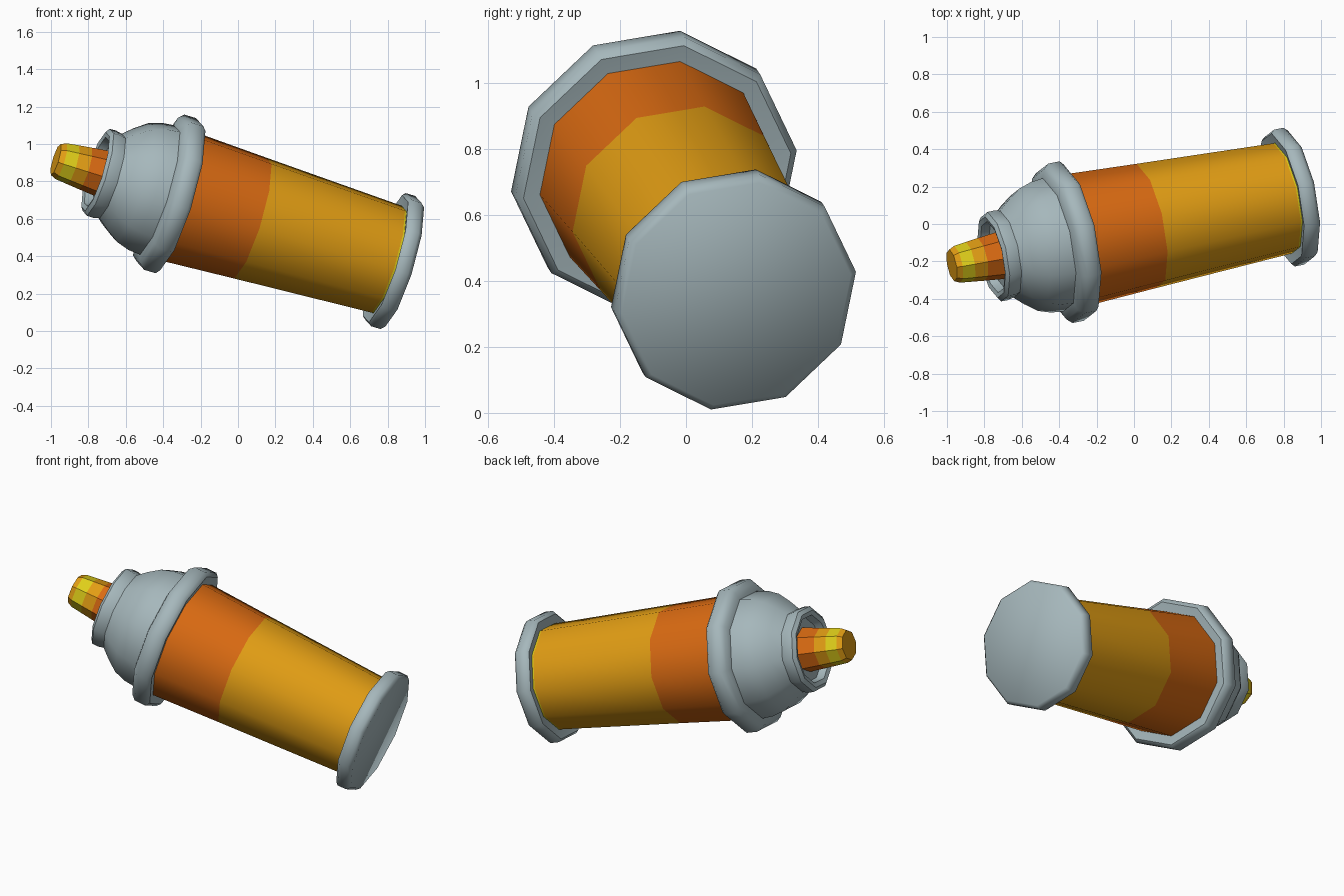
import bpy, bmesh, math
from mathutils import Vector

if "Cube" in bpy.data.objects:
    bpy.data.objects.remove(bpy.data.objects["Cube"])

# Tilted can axis, from the base centre towards the nozzle
BASE = Vector((0.875, 0.153, 0.36))
AXIS = Vector((-0.940, -0.190, 0.283)).normalized()
E1 = Vector((-0.15, 0.986, 0.165))
E1 = (E1 - AXIS * E1.dot(AXIS)).normalized()
E2 = AXIS.cross(E1)


def material(name, rgb):
    m = bpy.data.materials.new(name)
    m.diffuse_color = (*rgb, 1)
    m.use_nodes = True
    m.node_tree.nodes["Principled BSDF"].inputs["Base Color"].default_value = m.diffuse_color
    return m


GREY = material("pale grey metal", (0.38, 0.475, 0.50))
AMBER = material("amber", (0.76, 0.34, 0.007))
ORANGE = material("orange", (0.70, 0.145, 0.006))
YELLOW = material("yellow", (0.74, 0.62, 0.010))


def lathe(name, profile, mats, sides=10, smooth=True, angle=50):
    """Spin (distance along axis, radius, material index of next band) and cap both ends."""
    bm = bmesh.new()
    rings = []
    for s, r, _ in profile:
        ring = []
        for i in range(sides):
            a = 2 * math.pi * i / sides
            ring.append(bm.verts.new(BASE + AXIS * s + (E1 * math.cos(a) + E2 * math.sin(a)) * r))
        rings.append(ring)
    for k in range(len(rings) - 1):
        lo, hi = rings[k], rings[k + 1]
        for i in range(sides):
            j = (i + 1) % sides
            bm.faces.new((lo[i], lo[j], hi[j], hi[i])).material_index = profile[k][2]
    bm.faces.new(rings[0][::-1]).material_index = profile[0][2]
    bm.faces.new(rings[-1]).material_index = profile[-1][2]
    bmesh.ops.recalc_face_normals(bm, faces=bm.faces)
    me = bpy.data.meshes.new(name)
    bm.to_mesh(me)
    bm.free()
    for m in mats:
        me.materials.append(m)
    ob = bpy.data.objects.new(name, me)
    bpy.context.collection.objects.link(ob)
    if smooth:
        bpy.ops.object.select_all(action='DESELECT')
        ob.select_set(True)
        bpy.context.view_layer.objects.active = ob
        bpy.ops.object.shade_smooth_by_angle(angle=math.radians(angle))
    return ob


# Flared bottom rim
lathe("base_rim", [(0, 0.355, 0), (0.022, 0.375, 0), (0.075, 0.375, 0),
                   (0.092, 0.358, 0), (0.078, 0.29, 0)], [GREY])

# Tapered body: thin yellow edge, amber lower part, orange upper band
lathe("can_body", [(0.05, 0.300, 0), (0.09, 0.303, 1), (0.862, 0.341, 2), (1.30, 0.364, 2)],
      [YELLOW, AMBER, ORANGE])

# Collar, domed shoulder and recessed lip
lathe("shoulder", [(1.275, 0.34, 0), (1.265, 0.415, 0), (1.285, 0.437, 0), (1.35, 0.437, 0),
                   (1.38, 0.41, 0), (1.392, 0.365, 0), (1.46, 0.358, 0), (1.53, 0.335, 0),
                   (1.60, 0.285, 0), (1.655, 0.238, 0), (1.69, 0.246, 0), (1.725, 0.245, 0),
                   (1.742, 0.222, 0), (1.735, 0.195, 0), (1.69, 0.185, 0)], [GREY])

# Faceted nozzle with colour bands
lathe("nozzle", [(1.66, 0.132, 0), (1.80, 0.117, 1), (1.87, 0.109, 2),
                 (1.937, 0.101, 1), (1.967, 0.087, 1)],
      [ORANGE, AMBER, YELLOW], sides=8, smooth=False)
